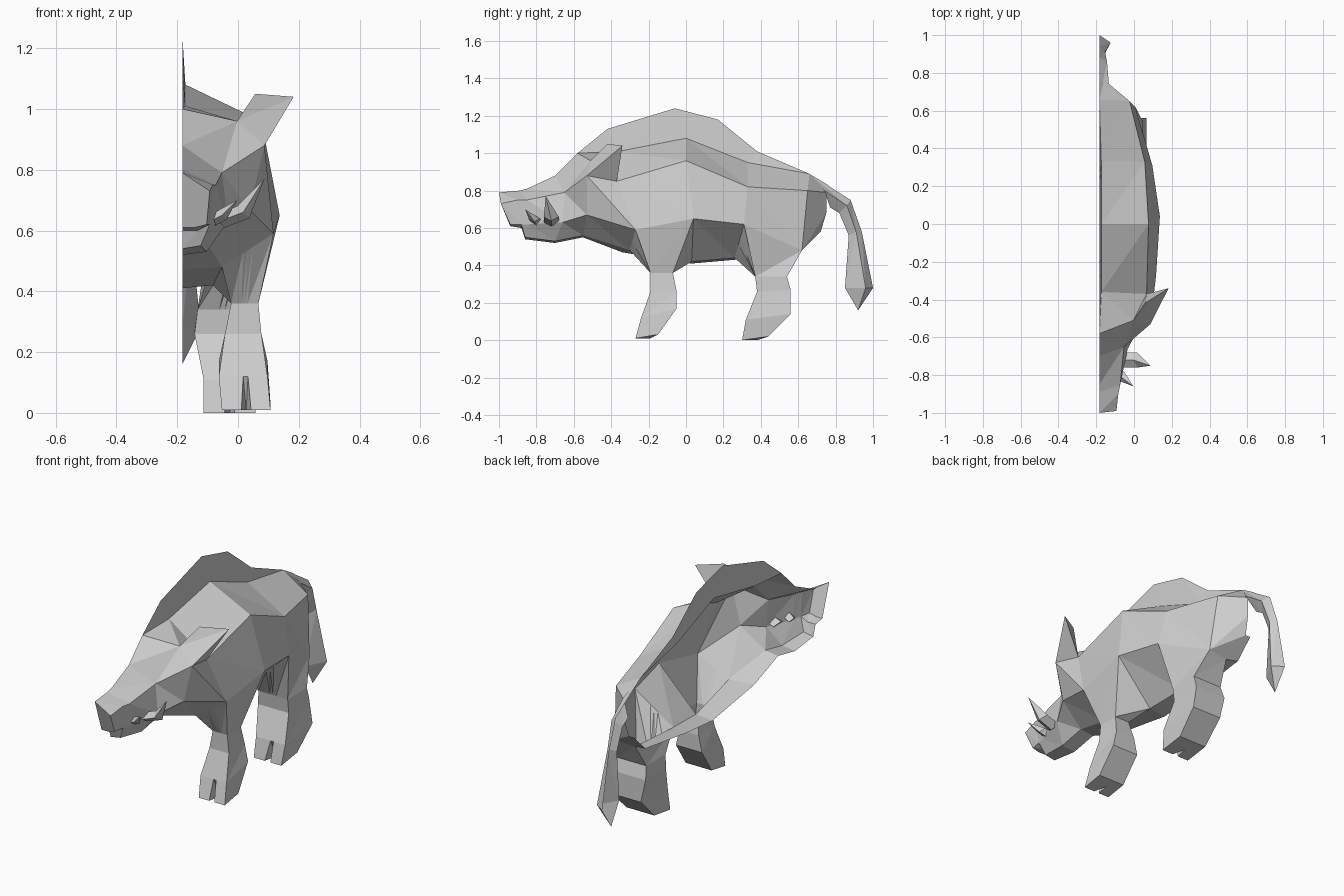
import bpy
import bmesh
from mathutils import Vector

cube = bpy.data.objects.get("Cube")
if cube:
    bpy.data.objects.remove(cube)

# One plain grey for the whole half-shell
grey = bpy.data.materials.new("hide_grey")
grey.use_nodes = True
GREY = (0.62, 0.62, 0.62, 1)
grey.diffuse_color = GREY
grey.node_tree.nodes["Principled BSDF"].inputs["Base Color"].default_value = GREY

MID = -0.183  # the centre plane, where the shell is left open


def place(point):
    """Centimetres out from the centre plane, along the body, and up."""
    out, along, up = point
    return Vector((MID + out / 100, along / 100, up / 100))


def finish(name, bm):
    bmesh.ops.remove_doubles(bm, verts=bm.verts, dist=0.0005)
    mesh = bpy.data.meshes.new(name)
    bm.to_mesh(mesh)
    bm.free()
    mesh.materials.append(grey)
    obj = bpy.data.objects.new(name, mesh)
    bpy.context.collection.objects.link(obj)
    return obj


def loft(name, rings, closed=False, cap=False, holes=()):
    """Join rows of points with flat triangles, leaving out the holes."""
    bm = bmesh.new()
    rows = [[bm.verts.new(place(p)) for p in ring] for ring in rings]
    count = len(rows[0])
    for i, (a, b) in enumerate(zip(rows, rows[1:])):
        for j in range(count if closed else count - 1):
            if (i, j) in holes:
                continue
            k = (j + 1) % count
            bm.faces.new((a[j], a[k], b[k]))
            bm.faces.new((a[j], b[k], b[j]))
    if cap:
        bm.faces.new(rows[0][::-1])
    return finish(name, bm)


def sheet(name, faces):
    """Faces given directly as loops of points."""
    bm = bmesh.new()
    for face in faces:
        bm.faces.new([bm.verts.new(place(p)) for p in face])
    bmesh.ops.triangulate(bm, faces=bm.faces)
    return finish(name, bm)


# Head and trunk: each row runs from the spine over the flank to the belly
snout = [(0, -100, 79), (9, -99, 73), (8, -94, 62), (4, -94, 61), (0, -94, 61)]
lip = [(0, -89, 80), (10, -90, 75), (9, -88, 62), (5, -88, 60), (0, -88, 60)]
muzzle = [(0, -85, 81), (11, -85, 75), (10, -84, 62), (6, -86, 55), (0, -86, 54)]
cheek = [(0, -70, 88), (13, -65, 79), (15, -66, 63), (8, -70, 53), (0, -70, 52)]
brow = [(0, -58, 100), (27, -53, 88), (22, -53, 67), (8, -55, 56), (0, -55, 55)]
neck = [(1, -36, 101), (25, -37, 85), (30, -27, 59), (13, -30, 48), (0, -34, 47)]
chest = [(1, 0, 108), (26, 0, 96), (32, 4, 65), (10, 3, 42), (0, 3, 41)]
loin = [(1, 33, 95), (24, 33, 82), (28, 31, 62), (8, 26, 44), (0, 26, 43)]
rump = [(0, 66, 89), (16, 65, 80), (19, 62, 48), (7, 61, 47), (0, 62, 48)]
seat = [(0, 76, 83), (4, 75, 79), (4, 75, 68), (3, 72, 58), (0, 72, 58)]
trunk = [snout, lip, muzzle, cheek, brow, neck, chest, loin, rump, seat]
# The holes are filled by the brow and ear and by the tops of the legs
loft("body", trunk, cap=True, holes={(3, 0), (4, 0), (5, 2), (7, 2)})

# Thin crest of bristles standing along the spine
ridge = [(0, 38, 101), (0, 17, 118), (0, -6, 124), (0, -42, 113)]
sheet("crest", [[row[0] for row in (brow, neck, chest, loin, rump)] + ridge])

# Brow running out into an ear that flares behind it
inner, top, tip = (18, -51, 96), (24, -42, 105), (36.6, -34, 104)
sheet("brow_and_ear", [
    (cheek[0], cheek[1], inner), (cheek[1], brow[1], inner),
    (cheek[0], inner, brow[0]), (brow[0], inner, neck[0]),
    (inner, neck[1], neck[0]), (inner, brow[1], tip), (inner, tip, top),
    (brow[1], neck[1], tip), (tip, neck[1], top), (top, neck[1], inner),
])

# Hanging tail with a pointed tuft
loft("tail", [
    [(0, 66, 89), (5, 74, 80), (0, 77, 71)],
    [(0, 88, 75), (4, 86, 72), (0, 82, 68)],
    [(0, 94, 58), (3, 91, 58), (0, 87, 56)],
    [(0, 100, 28), (6, 96, 28), (0, 85, 28)],
    [(0, 92, 16)] * 3,
])


def leg_ring(corners, notch=0):
    """Four corners, with a cleft cut into the front edge."""
    a, b, c, d = [Vector(p) for p in corners]
    cleft = a.lerp(b, 0.5) + Vector((0, notch, 0))
    return [a, a.lerp(b, 0.4), cleft, a.lerp(b, 0.6), b, c, d]


def leg(name, levels, fore, aft):
    """Levels from the hoof up: height, inner, outer, front, back, back rise."""
    rings = []
    for up, near, far, front, back, rise in levels:
        corners = [(near, front, up), (far, front, up),
                   (far, back, up + rise), (near, back, up + rise)]
        rings.append(leg_ring(corners, 0 if rings else 8))
    # The top ring shares the edges of the gap in the flank
    rings.append(leg_ring([fore[3], fore[2], aft[2], aft[3]]))
    loft(name, rings, closed=True, cap=True)


leg("front_leg", [
    (1, 13, 29, -27, -15, 2),
    (12, 12, 28, -24, -5, 5),
    (26, 14, 26, -19, -5, 0),
    (36, 16, 25, -19, -7, 0),
], neck, chest)
leg("hind_leg", [
    (0, 7, 24, 30, 44, 2),
    (11, 7, 25, 32, 56, 3),
    (26, 4, 23, 38, 56, 1),
    (34, 5, 23, 37, 54, 0),
], loin, rump)


def tusk(name, path):
    """Four-sided spike through (point, thickness) pairs."""
    rings = []
    for (out, along, up), r in path:
        rings.append([(out, along - r, up), (out + r / 2, along, up - r / 2),
                      (out, along + r, up), (out - r / 2, along, up + r / 2)])
    loft(name, rings, closed=True, cap=True)


tusk("large_tusk", [((12, -72, 63), 4), ((20, -72, 66), 4), ((27, -75, 77), 0)])
tusk("small_tusk", [((9, -80, 63), 3), ((13, -81, 65), 3), ((18, -86, 70), 0)])
